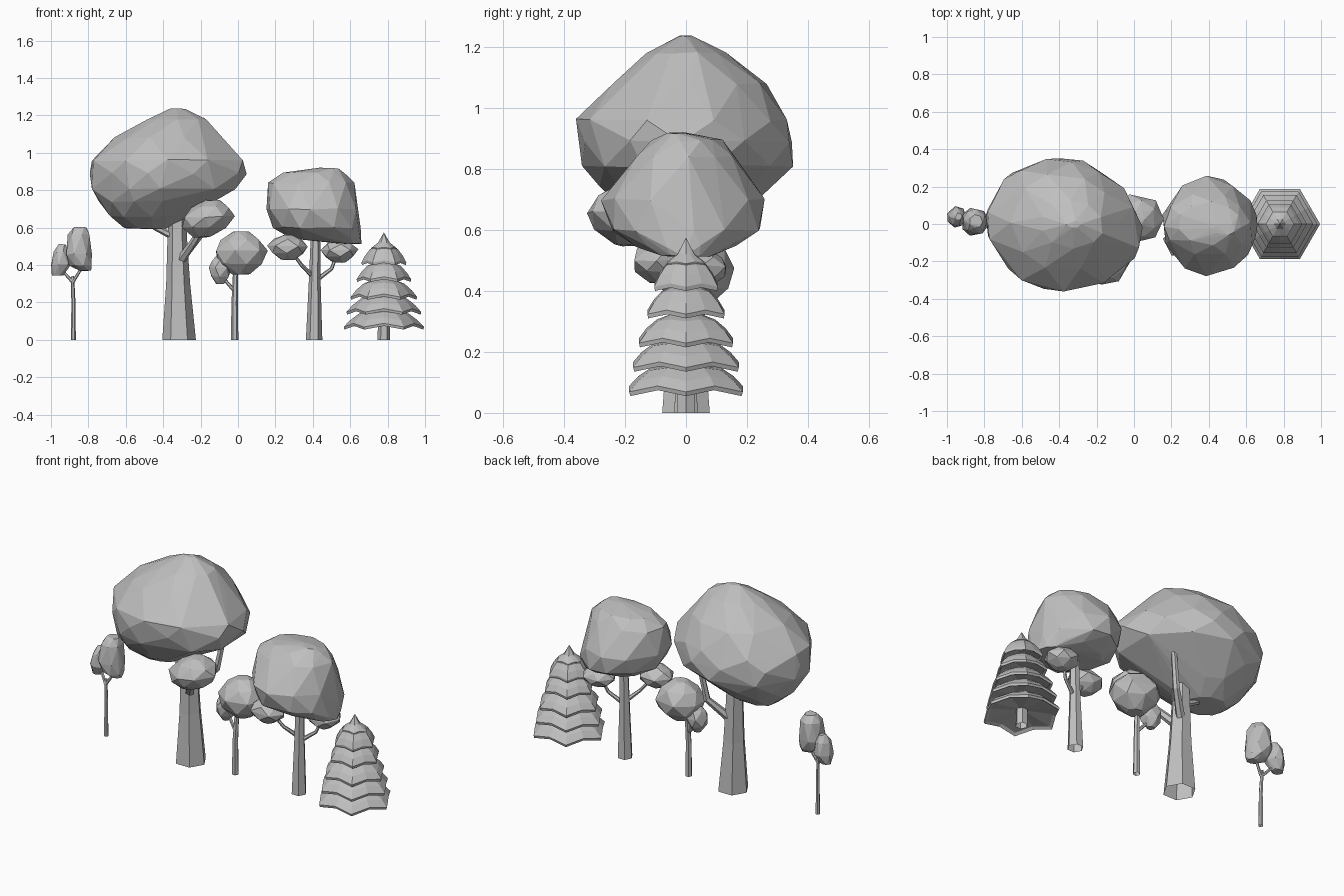
import bpy, bmesh, math, random
from mathutils import Vector

if "Cube" in bpy.data.objects:
    bpy.data.objects.remove(bpy.data.objects["Cube"])

random.seed(4)
grey = bpy.data.materials.new("plain_grey")
grey.diffuse_color = (0.52, 0.52, 0.52, 1)
grey.use_nodes = True
grey.node_tree.nodes["Principled BSDF"].inputs["Base Color"].default_value = grey.diffuse_color


def finish(name, bm):
    bmesh.ops.recalc_face_normals(bm, faces=bm.faces[:])
    me = bpy.data.meshes.new(name)
    bm.to_mesh(me)
    bm.free()
    me.materials.append(grey)
    ob = bpy.data.objects.new(name, me)
    bpy.context.collection.objects.link(ob)
    return ob


def crown(name, rings, n=10, cut=0):
    """Faceted foliage: hull around rings of (z, x0, x1, y0, y1); cut trims the back right."""
    bm = bmesh.new()
    for k, (z, x0, x1, y0, y1) in enumerate(rings):
        cx, cy = (x0 + x1) / 2, (y0 + y1) / 2
        rx, ry = (x1 - x0) / 2, (y1 - y0) / 2
        for i in range(n):
            a = 2 * math.pi * (i + 0.5 * (k % 2)) / n + random.uniform(-.12, .12)
            s = 1.02 + random.uniform(-.03, .02)
            s *= 1 - cut * max(0, math.cos(a - math.pi / 4)) ** 4
            bm.verts.new((cx + rx * s * math.cos(a), cy + ry * s * math.sin(a),
                          z + random.uniform(-.004, .004)))
    bmesh.ops.convex_hull(bm, input=bm.verts[:])
    junk = [v for v in bm.verts if not v.link_faces]
    bmesh.ops.delete(bm, geom=junk, context='VERTS')
    return finish(name, bm)


def puff(name, x0, x1, y0, y1, z0, z1, n=6, lean=0):
    """Small foliage clump filling a box; lean shifts the top toward +x."""
    cx, cy = (x0 + x1) / 2, (y0 + y1) / 2
    rx, ry = (x1 - x0) / 2, (y1 - y0) / 2
    rings = []
    for t, s in ((0, .35), (.25, .86), (.55, 1.02), (.82, .76), (1, .3)):
        c = cx + lean * (t - .5)
        rings.append((z0 + t * (z1 - z0), c - rx * s, c + rx * s,
                      cy - ry * s, cy + ry * s))
    return crown(name, rings, n)


def limb(name, pts, n=6):
    """Tapered trunk or branch through (x, y, z, radius) points, open at the foot."""
    bm = bmesh.new()
    rows = []
    for k, p in enumerate(pts):
        a, b = pts[max(k - 1, 0)], pts[min(k + 1, len(pts) - 1)]
        d = Vector(b[:3]) - Vector(a[:3])
        if p[2] == 0:
            d = Vector((0, 0, 1))
        q = Vector((0, 0, 1)).rotation_difference(d)
        row = []
        for i in range(n):
            t = 2 * math.pi * i / n
            row.append(bm.verts.new(Vector(p[:3]) + q @ Vector(
                (p[3] * math.cos(t), p[3] * math.sin(t), 0))))
        rows.append(row)
    for r, s in zip(rows, rows[1:]):
        for i in range(n):
            j = (i + 1) % n
            bm.faces.new((r[i], r[j], s[j], s[i]))
    bm.faces.new(rows[-1])
    return finish(name, bm)


def tier(name, cx, r, z, top, tip=False):
    """Hexagonal conifer skirt: corners droop, edge middles lift."""
    bm = bmesh.new()
    lift = 0.09 * r
    prof = [(.14, z + .04, 0), (.9, z + .012, 1), (.98, z, 1), (1, z + .014, 1)]
    if tip:
        prof += [(.45, z + .045, .3)]
    else:
        prof += [(.84, z + .05, .8), (.62, z + .085, .4), (.14, top + .015, 0)]
    rows = []
    for f, zz, w in prof:
        row = []
        for i in range(12):
            a = math.pi * i / 6
            rr = r * f * (1 if i % 2 == 0 else math.cos(math.pi / 6))
            row.append(bm.verts.new((cx + rr * math.cos(a), rr * math.sin(a),
                                     zz + (lift * w if i % 2 else 0))))
        rows.append(row)
    for a, b in zip(rows, rows[1:]):
        for i in range(12):
            j = (i + 1) % 12
            bm.faces.new((a[i], a[j], b[j], b[i]))
    apex = bm.verts.new((cx, 0, top if tip else top + .016))
    for i in range(12):
        bm.faces.new((rows[-1][i], rows[-1][(i + 1) % 12], apex))
    return finish(name, bm)


# Large tree
limb("large_trunk", [(-.315, 0, 0, .09), (-.32, 0, .3, .064),
                     (-.325, 0, .55, .052), (-.325, 0, .8, .042)])
limb("large_branch_left", [(-.34, 0, .55, .02), (-.44, 0, .60, .016), (-.52, 0, .68, .013)])
limb("large_branch_front", [(-.31, -.02, .42, .026), (-.24, -.1, .52, .02), (-.18, -.16, .62, .015)])
limb("large_branch_back", [(-.31, .02, .43, .026), (-.21, .1, .55, .02), (-.16, .13, .85, .014)])
crown("large_crown", [
    (1.235, -.36, -.28, -.02, .02), (1.18, -.49, -.16, -.13, .13),
    (1.08, -.65, -.09, -.24, .28), (.96, -.785, .035, -.36, .345),
    (.89, -.78, .05, -.35, .36), (.81, -.775, .01, -.335, .35),
    (.74, -.74, -.18, -.28, .28),
    (.66, -.69, -.27, -.2, .2), (.597, -.61, -.38, -.1, .1)], 10, .09)
puff("large_lower_foliage", -.30, -.025, -.32, -.06, .55, .745, 7, .06)

# Medium tree
limb("medium_trunk", [(.407, 0, 0, .044), (.41, 0, .3, .032), (.415, 0, .6, .024)])
limb("medium_branch_left", [(.40, 0, .34, .013), (.34, -.05, .40, .01), (.28, -.08, .48, .008)])
limb("medium_branch_right", [(.42, 0, .32, .013), (.50, .03, .38, .01), (.53, .05, .46, .008)])
crown("medium_crown", [
    (.917, .43, .54, -.06, .01), (.893, .24, .575, -.11, .12),
    (.84, .165, .625, -.17, .17), (.70, .155, .645, -.275, .255),
    (.60, .195, .665, -.255, .25), (.545, .28, .67, -.16, .17),
    (.515, .54, .66, -.08, .08)], 10, .08)
puff("medium_foliage_left", .16, .37, -.18, .0, .43, .56)
puff("medium_foliage_right", .445, .64, -.04, .14, .415, .535)

# Small round tree
limb("small_trunk", [(-.018, 0, 0, .02), (-.018, 0, .2, .017), (-.012, .01, .4, .013)])
limb("small_branch", [(-.018, 0, .26, .01), (-.07, .02, .32, .009), (-.09, .03, .37, .008)])
puff("small_foliage", -.125, .155, -.1, .157, .35, .577, 7)
puff("small_lower_foliage", -.155, -.035, -.035, .085, .30, .455)

# Thin tree
limb("thin_trunk", [(-.88, 0, 0, .013), (-.88, 0, .2, .011), (-.885, .005, .34, .009)])
limb("thin_branch_left", [(-.885, 0, .31, .009), (-.93, .03, .36, .008), (-.945, .04, .42, .007)])
limb("thin_branch_right", [(-.882, 0, .31, .009), (-.845, .01, .37, .008), (-.85, .015, .45, .007)])
crown("thin_foliage_right", [
    (.60, -.88, -.81, -.02, .05), (.565, -.91, -.79, -.05, .08),
    (.46, -.925, -.782, -.065, .09), (.40, -.90, -.78, -.05, .07),
    (.37, -.85, -.785, -.02, .04)], 7)
crown("thin_foliage_left", [
    (.51, -.96, -.92, .02, .06), (.47, -.985, -.905, -.01, .085),
    (.40, -1.0, -.895, -.02, .095), (.345, -.995, -.93, .01, .07)], 7)

# Conifer
limb("conifer_trunk", [(.78, 0, 0, .034), (.78, 0, .25, .028), (.78, 0, .5, .014)])
for i, (r, z, top) in enumerate([(.215, .055, .15), (.2, .135, .23), (.178, .215, .32),
                                 (.146, .31, .41), (.12, .4, .49)]):
    tier(f"conifer_tier_{i + 1}", .78, r, z, top)
tier("conifer_tip", .78, .07, .475, .575, True)
